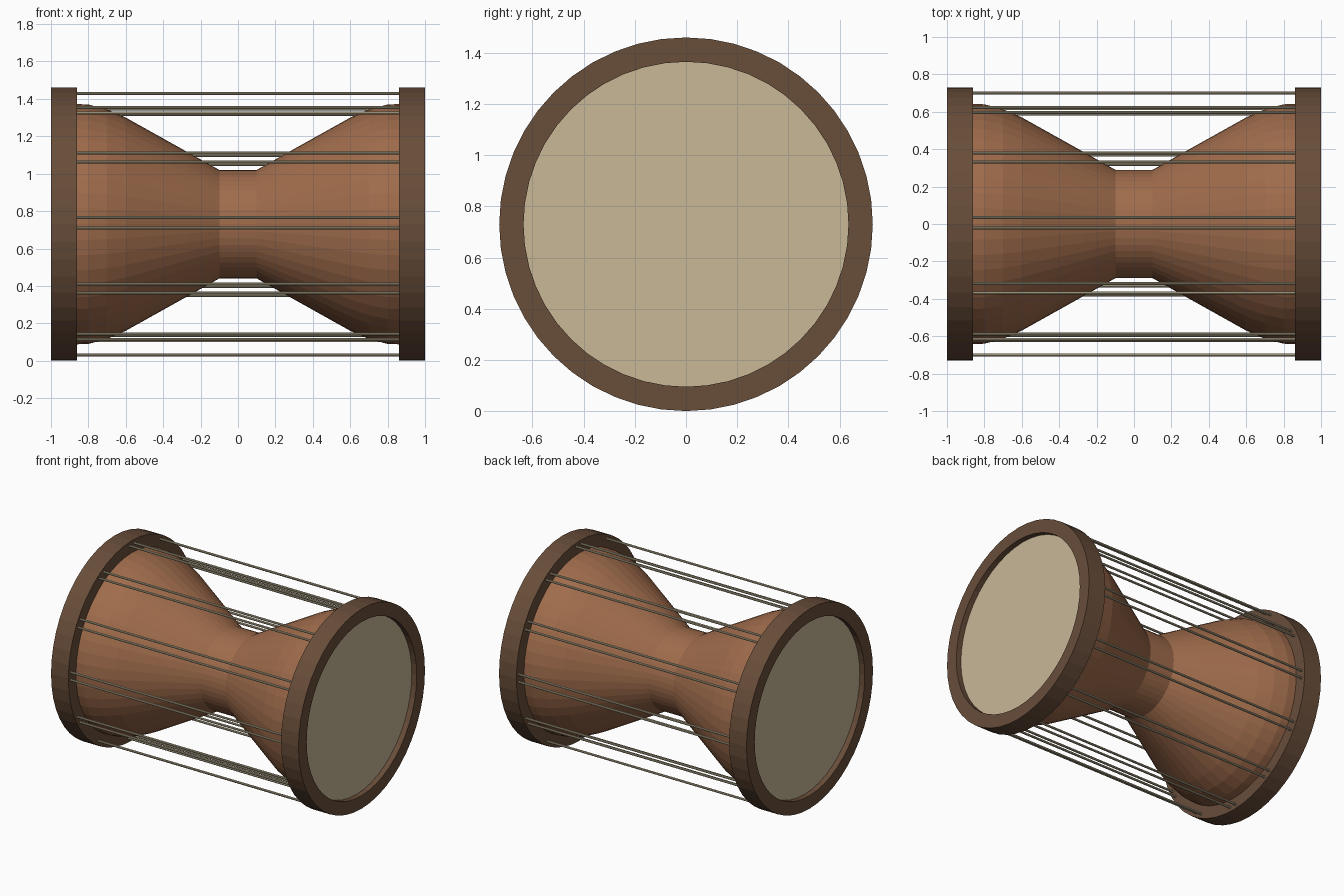
import bpy, bmesh, math
from mathutils import Matrix, Vector

if "Cube" in bpy.data.objects:
    bpy.data.objects.remove(bpy.data.objects["Cube"], do_unlink=True)

CENTRE = 0.73   # height of the drum axis
SIDES = 48


def material(name, rgb):
    mat = bpy.data.materials.new(name)
    mat.use_nodes = True
    mat.diffuse_color = (*rgb, 1)
    mat.node_tree.nodes["Principled BSDF"].inputs["Base Color"].default_value = (*rgb, 1)
    return mat


body_wood = material("warm brown wood", (0.35, 0.15, 0.072))
ring_wood = material("dark brown wood", (0.14, 0.075, 0.042))
skin = material("pale hide", (0.58, 0.48, 0.31))
cord = material("tan cord", (0.50, 0.43, 0.29))


def finish(name, bm, mat):
    bmesh.ops.recalc_face_normals(bm, faces=bm.faces)
    mesh = bpy.data.meshes.new(name)
    bm.to_mesh(mesh)
    bm.free()
    mesh.materials.append(mat)
    obj = bpy.data.objects.new(name, mesh)
    obj.location.z = CENTRE
    bpy.context.collection.objects.link(obj)
    return obj


def lathe(name, profile, mat, closed=False):
    """Spin (x, radius) points around the x axis."""
    bm = bmesh.new()
    verts = [bm.verts.new((x, 0, r)) for x, r in profile]
    pairs = list(zip(verts, verts[1:]))
    if closed:
        pairs.append((verts[-1], verts[0]))
    edges = [bm.edges.new(p) for p in pairs]
    bmesh.ops.spin(bm, geom=verts + edges, cent=(0, 0, 0), axis=(1, 0, 0),
                   angle=math.tau, steps=SIDES, use_merge=True)
    bmesh.ops.remove_doubles(bm, verts=bm.verts, dist=0.0001)
    return finish(name, bm, mat)


# Hourglass body, one half mirrored to the other
half = [(0.10, 0.29), (0.26, 0.38), (0.60, 0.57), (0.70, 0.614),
        (0.80, 0.64), (0.94, 0.645)]
lathe("hourglass_body", [(-x, r) for x, r in reversed(half)] + half, body_wood)

# End rings and recessed drum skins
for side, s in (("left", 1), ("right", -1)):
    lathe(side + "_ring", [(s * 0.86, 0.635), (s * 0.86, 0.73),
                           (s, 0.73), (s, 0.635)], ring_wood, closed=True)
    bm = bmesh.new()
    turn = Matrix.Translation((s * 0.95, 0, 0)) @ Matrix.Rotation(math.pi / 2, 4, "Y")
    bmesh.ops.create_cone(bm, cap_ends=True, segments=SIDES, radius1=0.638,
                          radius2=0.638, depth=0.02, matrix=turn)
    finish(side + "_skin", bm, skin)

# Twelve pairs of tension cords between the rings
bm = bmesh.new()
for k in range(12):
    for offset in (-2.9, 1.7):
        a = math.radians(30 * k + offset)
        place = Matrix.Translation(Vector((0, math.cos(a), math.sin(a))) * 0.70)
        bmesh.ops.create_cone(bm, cap_ends=True, segments=8, radius1=0.008,
                              radius2=0.008, depth=1.76,
                              matrix=place @ Matrix.Rotation(math.pi / 2, 4, "Y"))
finish("tension_cords", bm, cord)
